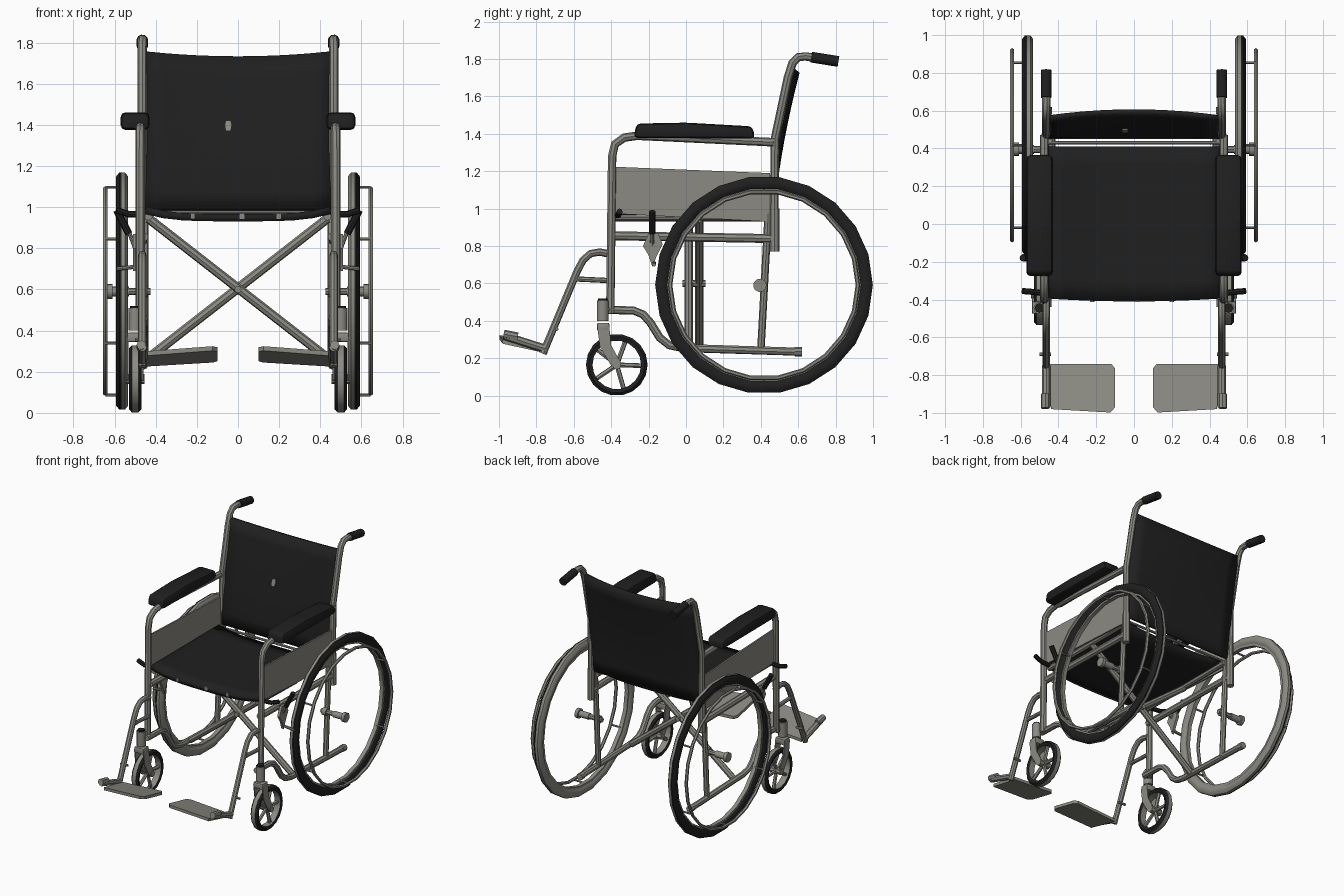
import bpy, bmesh, math
from mathutils import Vector

cube = bpy.data.objects.get("Cube")
if cube:
    bpy.data.objects.remove(cube, do_unlink=True)


def material(name, color):
    m = bpy.data.materials.new(name)
    m.use_nodes = True
    m.diffuse_color = (*color, 1)
    m.node_tree.nodes["Principled BSDF"].inputs["Base Color"].default_value = (*color, 1)
    return m


METAL = material("grey metal", (0.26, 0.255, 0.225))
BLACK = material("black vinyl", (0.014, 0.014, 0.014))


def finish(name, bm, mats, mirror=True, angle=40):
    bmesh.ops.recalc_face_normals(bm, faces=bm.faces)
    me = bpy.data.meshes.new(name)
    bm.to_mesh(me)
    bm.free()
    for m in mats:
        me.materials.append(m)
    me.shade_smooth()
    me.set_sharp_from_angle(angle=math.radians(angle))
    ob = bpy.data.objects.new(name, me)
    bpy.context.collection.objects.link(ob)
    if mirror:
        mod = ob.modifiers.new("Mirror", 'MIRROR')
        mod.use_mirror_merge = False
    return ob


def sweep(bm, pts, r, sides=8):
    """Round tube through a list of points, with closed ends."""
    pts = [Vector(p) for p in pts]
    rings, side = [], None
    for i, p in enumerate(pts):
        t = (pts[min(i + 1, len(pts) - 1)] - pts[max(i - 1, 0)]).normalized()
        if side is None:
            side = t.orthogonal()
        side = (side - t * side.dot(t)).normalized()
        up = t.cross(side)
        rings.append([bm.verts.new(p + r * (side * math.cos(a) + up * math.sin(a)))
                      for a in (math.tau * k / sides for k in range(sides))])
    for a, b in zip(rings, rings[1:]):
        for k in range(sides):
            j = (k + 1) % sides
            bm.faces.new((a[k], a[j], b[j], b[k]))
    bm.faces.new(rings[0])
    bm.faces.new(rings[-1])


def tube(name, pts, r, mat=METAL, mirror=True, sides=8):
    bm = bmesh.new()
    sweep(bm, pts, r, sides)
    return finish(name, bm, [mat], mirror)


def at_x(x, yz):
    return [(x, y, z) for y, z in yz]


def ring(name, centre, profile, seg, black=()):
    """Closed (radius, x offset) profile turned about the x axis."""
    bm = bmesh.new()
    cx, cy, cz = centre
    rows = [[bm.verts.new((cx + x, cy + r * math.cos(a), cz + r * math.sin(a)))
             for r, x in profile] for a in (math.tau * k / seg for k in range(seg))]
    n = len(profile)
    for i in range(seg):
        a, b = rows[i], rows[(i + 1) % seg]
        for k in range(n):
            j = (k + 1) % n
            f = bm.faces.new((a[k], a[j], b[j], b[k]))
            f.material_index = 1 if k in black else 0
    return finish(name, bm, [METAL, BLACK])


def prism(name, outline, depth, mat, bevel=0.0, mirror=True):
    """Flat outline pushed along a vector, with optional rounded edges."""
    bm = bmesh.new()
    a = [bm.verts.new(p) for p in outline]
    b = [bm.verts.new(Vector(p) + Vector(depth)) for p in outline]
    bm.faces.new(a)
    bm.faces.new(b[::-1])
    for k in range(len(a)):
        j = (k + 1) % len(a)
        bm.faces.new((a[j], a[k], b[k], b[j]))
    if bevel:
        bmesh.ops.recalc_face_normals(bm, faces=bm.faces)
        bmesh.ops.bevel(bm, geom=bm.edges[:], offset=bevel, segments=2, profile=0.5,
                        affect='EDGES', clamp_overlap=True)
    return finish(name, bm, [mat], mirror)


def cloth(name, surface, thickness, nu=10, nv=8):
    """Sheet over u in -1..1 and v in 0..1, thickened."""
    bm = bmesh.new()
    g = [[bm.verts.new(surface(2 * i / nu - 1, j / nv)) for j in range(nv + 1)] for i in range(nu + 1)]
    for i in range(nu):
        for j in range(nv):
            bm.faces.new((g[i][j], g[i + 1][j], g[i + 1][j + 1], g[i][j + 1]))
    ob = finish(name, bm, [BLACK], mirror=False)
    mod = ob.modifiers.new("Thickness", 'SOLIDIFY')
    mod.thickness = thickness
    mod.offset = 0


# Seat and backrest slings
cloth("seat", lambda u, v: (0.45 * u, -0.395 + 0.805 * v - 0.015 * (1 - u * u) * (1 - v),
                            0.985 - 0.036 * (1 - u ** 4)), 0.036)
cloth("backrest", lambda u, v: (0.455 * u, 0.463 + 0.1 * v ** 1.6 + 0.032 * (1 - u * u) * v,
                                0.985 + v * (0.77 - 0.025 * (1 - u * u))), 0.025)

# Small metal badge on the backrest and clips on the seat edge
prism("backrest_badge", [(-0.06, 0.482, 1.37), (-0.035, 0.482, 1.37), (-0.03, 0.492, 1.40),
                         (-0.035, 0.497, 1.42), (-0.06, 0.497, 1.42), (-0.065, 0.492, 1.40)],
      (0, 0.008, 0), METAL, mirror=False)
for x in (-0.22, 0.02, 0.2):
    prism("seat_clip", [(x + dx, -0.414, z) for dx, z in
                        ((-0.012, 0.942), (0.012, 0.942), (0.012, 0.969), (-0.012, 0.969))],
          (0, 0.009, 0), METAL, mirror=False)

# Side frame tubes
tube("back_post", at_x(0.465, [(0.47, 0.78), (0.475, 1.37), (0.545, 1.70), (0.57, 1.78),
                               (0.6, 1.81), (0.64, 1.814), (0.72, 1.80)]), 0.023)
tube("push_grip", at_x(0.465, [(0.67, 1.81), (0.815, 1.787)]), 0.029, BLACK, sides=10)
tube("arm_frame", at_x(0.475, [(0.47, 1.355), (-0.26, 1.39), (-0.33, 1.38), (-0.38, 1.345),
                               (-0.395, 1.28), (-0.405, 0.44)]), 0.023)
tube("rear_post", at_x(0.455, [(0.44, 0.98), (0.40, 0.24)]), 0.02)
tube("middle_rail", at_x(0.46, [(-0.40, 0.855), (0.47, 0.84)]), 0.024)
tube("seat_rail", at_x(0.435, [(-0.39, 0.955), (0.45, 0.955)]), 0.02)
tube("lower_rail", at_x(0.46, [(-0.44, 0.46), (-0.28, 0.455), (-0.23, 0.435), (-0.19, 0.39),
                               (-0.14, 0.31), (-0.09, 0.27), (-0.02, 0.255), (0.61, 0.235)]), 0.022)
tube("rail_end", at_x(0.46, [(0.58, 0.236), (0.62, 0.235)]), 0.025)
tube("back_socket", at_x(0.465, [(0.473, 0.77), (0.473, 1.0)]), 0.026)

# Folding cross braces under the seat
for y, s in ((0.015, 1), (0.07, -1)):
    tube("cross_brace", [(-0.435 * s, y, 0.945), (0.45 * s, y, 0.255)], 0.023, mirror=False)
tube("cross_pivot", [(0, -0.02, 0.6), (0, 0.105, 0.6)], 0.018, mirror=False)
tube("sling_bar", [(-0.45, 0.43, 0.975), (0.45, 0.43, 0.975)], 0.009, mirror=False)

# Skirt panels and padded armrests
prism("side_panel", at_x(0.462, [(-0.41, 1.225), (0.45, 1.19), (0.45, 0.93), (-0.41, 0.975)]),
      (0.012, 0, 0), METAL)
prism("arm_pad", at_x(0.43, [(-0.28, 1.378), (-0.265, 1.455), (0.0, 1.46), (0.355, 1.44),
                             (0.37, 1.375)]), (0.14, 0, 0), BLACK, 0.022)

# Main wheels: dark outer side, grey inner side
WHEEL = Vector((0.563, 0.417, 0.592))
ring("main_wheel", WHEEL, [(0.518, 0.015), (0.535, 0.029), (0.563, 0.029), (0.582, 0.014), (0.582, 0.004),
                           (0.582, -0.014), (0.563, -0.029), (0.535, -0.029), (0.518, -0.015)],
     22, black=(0, 1, 2, 3))
ring("wheel_rim", WHEEL, [(0.505, 0.012), (0.525, 0.012), (0.525, -0.018), (0.505, -0.018)], 22)
ring("hand_rim", WHEEL + Vector((0.082, 0, 0)),
     [(0.502 + 0.012 * math.cos(a), 0.012 * math.sin(a)) for a in (math.tau * k / 6 for k in range(6))], 22)
bm = bmesh.new()
for k in range(6):
    a = math.radians(30 + 60 * k)
    d = Vector((0, math.cos(a), math.sin(a))) * 0.505
    sweep(bm, [WHEEL + d, WHEEL + d + Vector((0.082, 0, 0))], 0.007, 6)
finish("hand_rim_stubs", bm, [METAL])

# Axle and hub
tube("axle", [(0.425, 0.395, 0.59), (0.635, 0.395, 0.59)], 0.018)
for x0, x1, r in ((0.44, 0.475, 0.028), (0.53, 0.61, 0.024), (0.61, 0.635, 0.036)):
    tube("hub_collar", [(x0, 0.395, 0.59), (x1, 0.395, 0.59)], r, sides=10)

# Casters
CASTER = Vector((0.5, -0.37, 0.165))
ring("caster_tire", CASTER, [(0.13, 0.024), (0.15, 0.03), (0.165, 0.016), (0.165, -0.016),
                             (0.15, -0.03), (0.13, -0.024)], 18, black=(0, 1, 3, 4))
bm = bmesh.new()
for k in range(5):
    a = math.radians(70 + 72 * k)
    d = Vector((0, math.cos(a), math.sin(a)))
    sweep(bm, [CASTER, CASTER + d * 0.135], 0.013, 6)
sweep(bm, [CASTER - Vector((0.045, 0, 0)), CASTER + Vector((0.045, 0, 0))], 0.024, 8)
finish("caster_spokes", bm, [METAL])
tube("caster_stem", [(0.5, -0.445, 0.40), (0.5, -0.445, 0.51)], 0.032, sides=10)
tube("caster_cap", [(0.5, -0.445, 0.50), (0.5, -0.445, 0.52)], 0.026, BLACK)
tube("stem_bracket", [(0.46, -0.40, 0.46), (0.5, -0.445, 0.46)], 0.022)
prism("fork_crown", at_x(0.46, [(-0.475, 0.39), (-0.41, 0.39), (-0.41, 0.345), (-0.475, 0.345)]),
      (0.08, 0, 0), METAL, 0.008)
for x in (0.46, 0.532):
    prism("fork_blade", at_x(x, [(-0.475, 0.37), (-0.41, 0.37), (-0.40, 0.27), (-0.35, 0.18),
                                 (-0.37, 0.15), (-0.40, 0.16), (-0.46, 0.26)]), (0.008, 0, 0), METAL)

# Leg hangers and footplates
tube("leg_hanger", at_x(0.465, [(-0.40, 0.755), (-0.46, 0.768), (-0.51, 0.76), (-0.55, 0.725),
                                (-0.58, 0.67), (-0.765, 0.225)]), 0.02)
tube("hanger_brace", at_x(0.465, [(-0.40, 0.615), (-0.605, 0.625)]), 0.014)
tube("hanger_pin", [(0.44, -0.69, 0.355), (0.50, -0.69, 0.355)], 0.009, sides=6)
tube("footplate_hinge", at_x(0.465, [(-0.75, 0.25), (-0.97, 0.32)]), 0.022)
tube("hinge_cap", at_x(0.47, [(-0.90, 0.315), (-0.975, 0.33)]), 0.023)
prism("footplate", [(0.45, -0.74, 0.225), (0.12, -0.74, 0.245), (0.10, -0.765, 0.252),
                    (0.10, -0.97, 0.297), (0.125, -0.998, 0.302), (0.44, -0.98, 0.278)],
      (0, 0, 0.022), METAL)

# Parking brakes and seat catches
prism("brake_plate", at_x(0.49, [(-0.23, 0.80), (-0.20, 0.87), (-0.15, 0.87), (-0.125, 0.81),
                                 (-0.155, 0.75), (-0.18, 0.69), (-0.20, 0.75)]), (0.02, 0, 0), METAL)
tube("brake_lever", [(0.50, -0.18, 0.80), (0.53, -0.18, 0.88)], 0.01)
tube("brake_grip", [(0.53, -0.18, 0.87), (0.59, -0.18, 0.985)], 0.018, BLACK)
tube("brake_shoe", [(0.50, -0.17, 0.71), (0.59, -0.17, 0.70)], 0.01)
tube("brake_mount", [(0.46, -0.18, 0.845), (0.51, -0.18, 0.82)], 0.016)
tube("seat_catch", [(0.45, -0.37, 0.965), (0.53, -0.36, 0.965), (0.59, -0.355, 0.985)], 0.016, BLACK)
